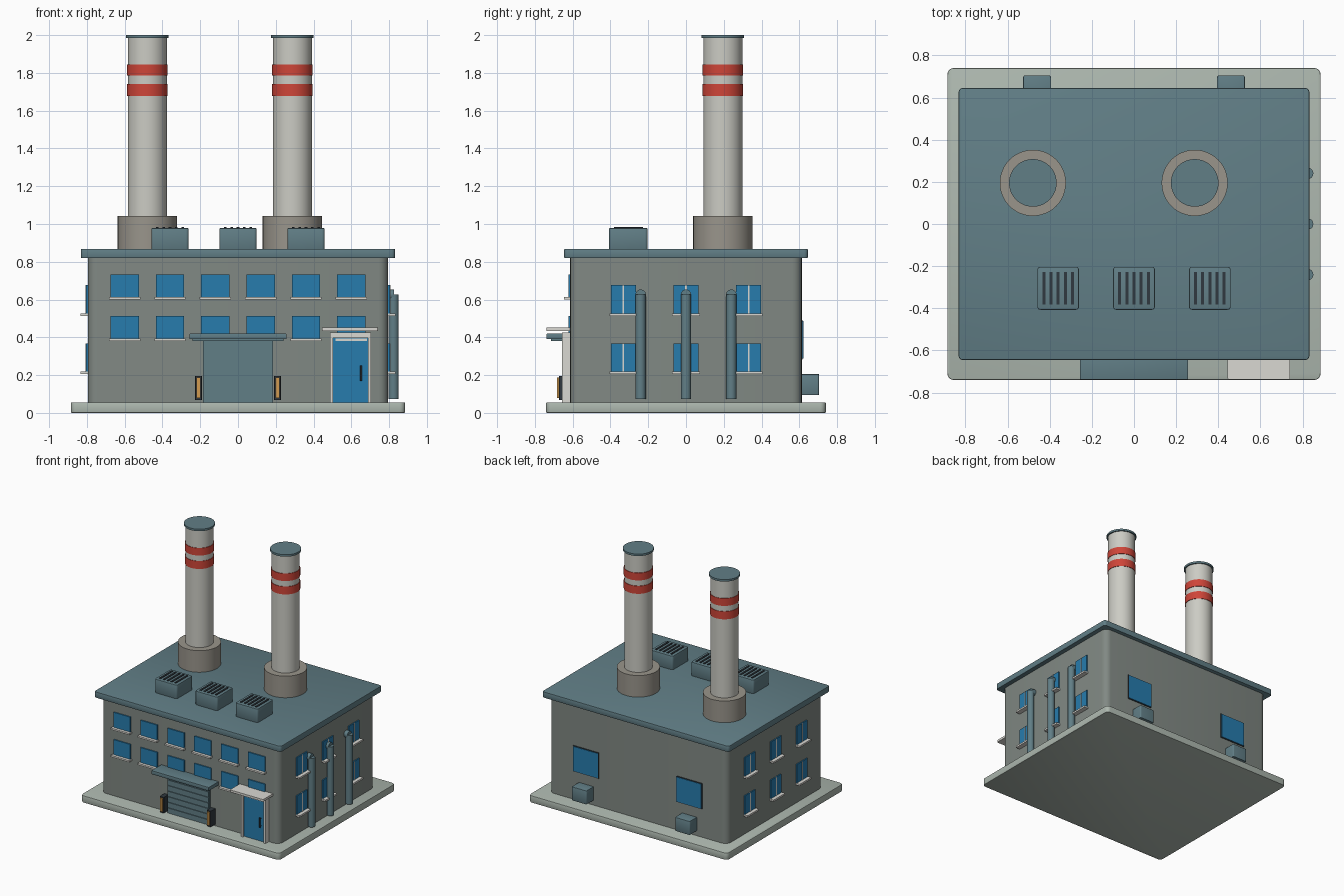
import bpy, bmesh, math
from mathutils import Matrix, Vector

if "Cube" in bpy.data.objects:
    bpy.data.objects.remove(bpy.data.objects["Cube"])


def material(name, r, g, b):
    m = bpy.data.materials.new(name)
    m.diffuse_color = (r, g, b, 1)
    m.use_nodes = True
    m.node_tree.nodes["Principled BSDF"].inputs["Base Color"].default_value = m.diffuse_color
    return m


WALL = material("wall", .22, .25, .23)
STONE = material("stone", .42, .48, .43)
TEAL = material("teal", .12, .21, .24)
BLUE = material("glass_blue", .02, .20, .42)
RED = material("red", .62, .06, .04)
STACK = material("stack_grey", .60, .60, .55)
PLINTH = material("plinth_grey", .32, .30, .26)
WHITE = material("white", .70, .69, .65)
DARK = material("dark", .03, .04, .05)
AMBER = material("amber", .65, .33, .08)


def finish(bm, name, mat):
    me = bpy.data.meshes.new(name)
    bm.to_mesh(me)
    bm.free()
    ob = bpy.data.objects.new(name, me)
    bpy.context.collection.objects.link(ob)
    me.materials.append(mat)
    bpy.context.view_layer.objects.active = ob
    ob.select_set(True)
    bpy.ops.object.shade_smooth_by_angle(angle=math.radians(35))
    ob.select_set(False)
    return ob


def box(name, x, y, z, mat, round_r=0, edge_r=0):
    """Box from (min, max) ranges, optionally with rounded upright corners and edges."""
    bm = bmesh.new()
    bmesh.ops.create_cube(bm, size=1)
    for v in bm.verts:
        v.co = Vector([a[0] + (c + .5) * (a[1] - a[0]) for a, c in zip((x, y, z), v.co)])
    if round_r:
        up = [e for e in bm.edges if abs(e.verts[0].co.z - e.verts[1].co.z) > 1e-5]
        bmesh.ops.bevel(bm, geom=up, offset=round_r, segments=5, profile=.5, affect='EDGES')
    if edge_r:
        rim = [e for e in bm.edges if abs(e.verts[0].co.z - e.verts[1].co.z) < 1e-5]
        bmesh.ops.bevel(bm, geom=rim, offset=edge_r, segments=2, profile=.5, affect='EDGES')
    return finish(bm, name, mat)


def cylinder(name, start, end, r, mat, sides=48):
    a, b = Vector(start), Vector(end)
    rot = (b - a).to_track_quat('Z', 'Y').to_matrix().to_4x4()
    bm = bmesh.new()
    bmesh.ops.create_cone(bm, cap_ends=True, segments=sides, radius1=r, radius2=r,
                          depth=(b - a).length, matrix=Matrix.Translation((a + b) / 2) @ rot)
    return finish(bm, name, mat)


# Foundation, main block and roof slab
box("foundation", (-.885, .885), (-.74, .74), (0, .056), STONE, .03, .004)
box("main_block", (-.795, .795), (-.613, .613), (.05, .83), WALL, .05)
box("roof_slab", (-.832, .832), (-.645, .645), (.82, .868), TEAL, .02, .004)

# Chimneys with plinth, red bands and cap
for cx in (-.48, .288):
    def ring(name, z0, z1, r, mat):
        cylinder(name, (cx, .195, z0), (cx, .195, z1), r, mat)
    ring("chimney_plinth", .86, 1.042, .157, PLINTH)
    ring("chimney_stack", 1.0, 1.988, .103, STACK)
    ring("chimney_band_lower", 1.677, 1.74, .107, RED)
    ring("chimney_band_upper", 1.785, 1.845, .107, RED)
    ring("chimney_cap", 1.984, 2.0, .113, TEAL)

# Rooftop ventilation units with grilles
for cx in (-.36, 0, .36):
    box("vent_unit", (cx - .099, cx + .099), (-.407, -.203), (.86, .978), TEAL, .015, .004)
    for i in range(5):
        sx = cx + (i - 2) * .034
        box("vent_slat", (sx - .007, sx + .007), (-.382, -.228), (.97, .983), DARK)

# Front windows with sills, two rows of six
for z in (.39, .61):
    for i in range(6):
        cx = -.6 + .24 * i
        box("front_window", (cx - .075, cx + .075), (-.622, -.60), (z, z + .123), BLUE)
        box("front_window_sill", (cx - .083, cx + .083), (-.645, -.60), (z - .01, z + .003), WHITE)

# Side windows on both sides
for s in (-1, 1):
    def span(a, b):
        return tuple(sorted((s * a, s * b)))
    for z in (.217, .525):
        for cy in (-.332, 0, .332):
            box("side_window", span(.78, .804), (cy - .066, cy + .066), (z, z + .151), BLUE)
            box("side_window_mullion", span(.78, .807), (cy - .004, cy + .004), (z, z + .151), WHITE)
            box("side_window_sill", span(.78, .833), (cy - .073, cy + .073), (z - .012, z + .002), WHITE)

# Wall pipes on the right side, turning into the wall at the top
for cy in (-.24, 0, .24):
    cylinder("wall_pipe", (.824, cy, .073), (.824, cy, .628), .027, TEAL, 24)
    cylinder("wall_pipe_elbow", (.78, cy, .625), (.826, cy, .625), .028, TEAL, 24)

# Loading door with slats, canopy and side lights
box("loading_door", (-.186, .186), (-.63, -.60), (.055, .385), TEAL)
for i in range(7):
    z = .059 + i * .045
    box("loading_door_slat", (-.182, .182), (-.636, -.62), (z, z + .041), TEAL)
box("loading_canopy", (-.256, .256), (-.738, -.60), (.39, .42), TEAL, 0, .003)
box("loading_canopy_lip", (-.24, .24), (-.715, -.60), (.38, .392), TEAL)
for cx in (-.209, .209):
    box("side_light_body", (cx - .018, cx + .018), (-.672, -.60), (.068, .195), DARK, .004)
    box("side_light_lens", (cx - .01, cx + .01), (-.682, -.66), (.08, .187), AMBER)

# Entrance door with frame, canopy and handle
box("entrance_door", (.50, .69), (-.64, -.60), (.055, .40), BLUE)
for a, b in ((.487, .503), (.688, .704)):
    box("entrance_jamb", (a, b), (-.656, -.60), (.055, .425), WHITE)
box("entrance_lintel", (.487, .704), (-.656, -.60), (.397, .425), WHITE)
box("entrance_canopy", (.444, .741), (-.738, -.60), (.434, .452), WHITE, .008)
cylinder("entrance_handle", (.652, -.652, .17), (.652, -.652, .25), .005, DARK, 12)
for z in (.18, .24):
    cylinder("handle_post", (.652, -.652, z), (.652, -.63, z), .004, DARK, 8)

# Back windows and service boxes
for cx in (-.46, .46):
    box("back_window_frame", (cx - .115, cx + .115), (.60, .618), (.283, .491), DARK)
    box("back_window", (cx - .11, cx + .11), (.60, .622), (.288, .486), BLUE)
    box("service_box", (cx - .066, cx + .066), (.60, .705), (.095, .205), TEAL, .01, .003)
